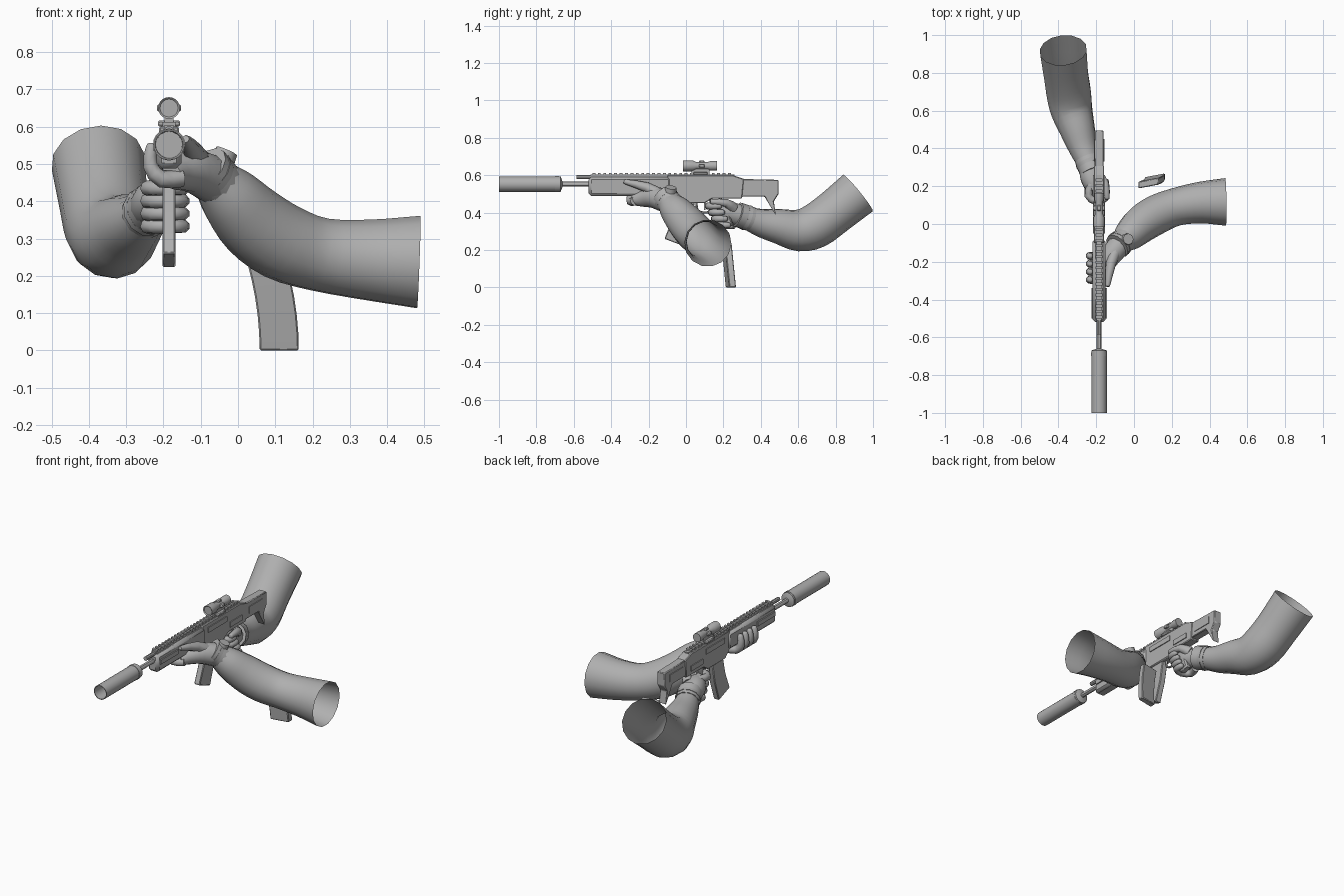
import bpy, bmesh, math
from mathutils import Vector

if "Cube" in bpy.data.objects:
    bpy.data.objects.remove(bpy.data.objects["Cube"], do_unlink=True)

GREY = (.43, .43, .43, 1)
material = bpy.data.materials.new("plain grey")
material.use_nodes = True
material.diffuse_color = GREY
material.node_tree.nodes["Principled BSDF"].inputs["Base Color"].default_value = GREY

# Landmarks of the rifle
CENTRE = -.185
BORE = .552
RAIL = .6
SCOPE = .65
MUZZLE = -1
BUTT = .495


def finish(name, bm, angle=30, bevel=0):
    """Turn the mesh into a shaded object."""
    bmesh.ops.recalc_face_normals(bm, faces=bm.faces[:])
    mesh = bpy.data.meshes.new(name)
    bm.to_mesh(mesh)
    bm.free()
    part = bpy.data.objects.new(name, mesh)
    bpy.context.collection.objects.link(part)
    mesh.materials.append(material)
    if bevel:
        modifier = part.modifiers.new("bevel", 'BEVEL')
        modifier.width = bevel
        modifier.segments = 1
    bpy.ops.object.select_all(action='DESELECT')
    part.select_set(True)
    bpy.context.view_layer.objects.active = part
    bpy.ops.object.shade_smooth_by_angle(angle=math.radians(angle))
    return part


def skin(bm, rings, cap_end=True):
    """Join matching rings with faces; the first ring is always closed."""
    for ring, following in zip(rings, rings[1:]):
        for i in range(len(ring)):
            bm.faces.new((ring[i - 1], ring[i], following[i], following[i - 1]))
    bm.faces.new(rings[0])
    if cap_end:
        bm.faces.new(rings[-1])


def circle(sides):
    """Unit circle as cosine and sine pairs."""
    angles = [math.tau * i / sides for i in range(sides)]
    return [(math.cos(a), math.sin(a)) for a in angles]


def tube(name, points, sides=12, steps=3, cap_end=True):
    """Tapered tube along a smooth path of (x, y, z, radius) points."""
    knots = [Vector(p) for p in points]
    knots.insert(0, knots[0] * 2 - knots[1])
    knots.append(knots[-1] * 2 - knots[-2])
    path = []
    for before, start, end, after in zip(knots, knots[1:], knots[2:], knots[3:]):
        leave, arrive = (end - before) / 2, (after - start) / 2
        for step in range(steps):
            t = step / steps
            ease = t * t * (3 - 2 * t)
            path.append(start.lerp(end, ease) + leave * t * (1 - t) ** 2 - arrive * t * t * (1 - t))
    path.append(knots[-2])
    bm = bmesh.new()
    rings, side = [], None
    for k, point in enumerate(path):
        ahead, behind = path[min(k + 1, len(path) - 1)], path[max(k - 1, 0)]
        along = (ahead - behind).to_3d().normalized()
        side = side or along.orthogonal()
        side = (side - along * side.dot(along)).normalized()
        up = along.cross(side)
        rings.append([bm.verts.new(point.to_3d() + point.w * (side * c + up * s)) for c, s in circle(sides)])
    skin(bm, rings, cap_end)
    return finish(name, bm, 60)


def digit(name, points):
    """Finger: a slim tube with a rounded tip."""
    joint, end = Vector(points[-2]), Vector(points[-1])
    tip = end.to_3d() + (end - joint).to_3d().normalized() * end.w * .7
    return tube(name, points + [(*tip, end.w / 2)], sides=8, steps=2)


def lathe(name, profile, height, sides=20):
    """Round part along the rifle from (y, radius) pairs."""
    bm = bmesh.new()
    rings = [[bm.verts.new((CENTRE + r * c, y, height + r * s)) for c, s in circle(sides)] for y, r in profile]
    skin(bm, rings)
    return finish(name, bm)


def plate(name, outline, half_width, x=CENTRE, bevel=.004):
    """Side outline in (y, z), extruded across x."""
    bm = bmesh.new()
    skin(bm, [[bm.verts.new((x + w, y, z)) for y, z in outline] for w in (-half_width, half_width)])
    return finish(name, bm, bevel=bevel)


def box(name, back, front, bottom, top, half_width, x=CENTRE, bevel=0):
    corners = [(front, bottom), (back, bottom), (back, top), (front, top)]
    return plate(name, corners, half_width, x, bevel)


# Suppressor with an open bore, barrel and gas tube
lathe("suppressor", [(-.72, .035), (MUZZLE, .037), (MUZZLE, .041), (-.67, .041), (-.66, .013)], BORE)
lathe("suppressor_collar", [(-.7, .043), (-.68, .043)], BORE)
lathe("barrel", [(-.67, .013), (-.5, .013)], BORE, sides=12)
lathe("gas_tube", [(-.585, .012), (-.5, .012)], RAIL - .01, sides=10)

# Handguard, receiver and stock
box("handguard", -.08, -.52, .488, .59, .034, bevel=.014)
plate("receiver", [(-.1, .49), (-.06, .45), (.1, .45), (.14, .475), (.3, .475), (.31, .58), (.25, RAIL), (-.1, RAIL)],
      .027)
plate("stock", [(.29, .485), (.42, .485), (.48, .385), (.47, .46), (BUTT, .5), (BUTT, .575), (.29, .58)], .024)
for side in (-1, 1):
    box("handguard_side_rail", -.34, -.5, .535, .56, .004, CENTRE + side * .037)
    box("side_panel", .12, -.05, .545, .575, .004, CENTRE + side * .028)
    box("lower_panel", .26, .15, .5, .53, .004, CENTRE + side * .028)
    box("stock_panel", .45, .33, .51, .55, .004, CENTRE + side * .024)

# Top rail with evenly spaced teeth
box("rail_base", .26, -.51, RAIL - .01, RAIL + .003, .014)
tooth = box("rail_teeth", -.485, -.5, RAIL, RAIL + .012, .018)
array = tooth.modifiers.new("spacing", 'ARRAY')
array.count = 26
array.use_relative_offset = False
array.use_constant_offset = True
array.constant_offset_displace = (0, .029, 0)

# Scope with flared ends, mount and turrets
lathe("scope_tube", [(-.01, .024), (-.015, .029), (.035, .029), (.055, .02), (.115, .02), (.13, .025), (.165, .025)],
      SCOPE)
box("scope_mount", .125, .03, RAIL, SCOPE - .01, .012)
box("scope_clamp", .115, .04, RAIL, RAIL + .016, .03, bevel=.004)
box("scope_top_turret", .1, .07, SCOPE, SCOPE + .028, .011, bevel=.004)
box("scope_side_turrets", .1, .07, SCOPE - .01, SCOPE + .01, .032, bevel=.004)

# Magazine, pistol grip and trigger
plate("magazine", [(-.115, .26), (-.075, .36), (-.05, .47), (.05, .47), (.025, .34), (-.015, .222)], .018)
plate("pistol_grip", [(.12, .47), (.2, .475), (.255, .33), (.19, .315)], .02, bevel=.008)
box("trigger", .105, .095, .415, .455, .004)
tube("trigger_guard", [(CENTRE, y, z, .006) for y, z in ((.055, .455), (.065, .41), (.11, .4), (.15, .42))], sides=6)

# Spare magazine standing apart: curved, leaning, its broad side forward
bm = bmesh.new()
rings = []
for level in range(6):
    z = .24 * level / 5
    left = .058 - .6 * z * z
    middle = .24 - .1 * z
    rings.append([bm.verts.new((left + .105 * u, middle + .036 * (v - .5) + .02 * (u - .5), z))
                  for u, v in ((0, 0), (1, 0), (1, 1), (0, 1))])
skin(bm, rings)
finish("spare_magazine", bm, bevel=.004)

# Arms: sleeves left open at the shoulder end
right_wrist = (-.235, .31, .378, .058)
left_wrist = (-.06, -.09, .455, .064)
tube("right_sleeve", [right_wrist, (-.27, .4, .345, .076), (-.3, .5, .325, .095), (-.33, .6, .305, .112),
                      (-.345, .69, .328, .12), (-.36, .79, .4, .12), (-.375, .92, .505, .126)],
     sides=14, cap_end=False)
tube("left_sleeve", [left_wrist, (-.02, -.055, .41, .085), (.04, 0, .345, .1), (.12, .05, .29, .104),
                     (.22, .09, .257, .1), (.35, .113, .243, .11), (.485, .117, .237, .126)],
     sides=14, cap_end=False)


def band(name, wrist, direction, start, end, extra):
    """Sleeve-like band around a wrist, widening up the arm."""
    x, y, z, radius = wrist
    dx, dy, dz = direction
    tube(name, [(x + dx * t, y + dy * t, z + dz * t, radius + extra + abs(t) / 7) for t in (start, end)])


# Glove cuffs, wrist straps and watch
right_arm, left_arm = (-.35, .87, -.3), (.6, .55, -.6)
band("right_cuff", right_wrist, right_arm, -.04, .04, .004)
band("right_strap", right_wrist, right_arm, 0, .02, .01)
band("left_cuff", left_wrist, left_arm, -.05, .02, 0)
band("left_strap", left_wrist, left_arm, -.03, -.01, .004)
tube("watch", [(-.045, -.085, .5, .034), (-.03, -.08, .535, .03)], sides=8)

# Left hand holding the handguard from below
tube("left_palm", [left_wrist, (-.12, -.165, .48, .058), (-.16, -.225, .475, .046), (-.18, -.285, .468, .03)])
for i in range(4):
    y = -.295 + i * .042
    digit("left_finger", [(-.15, y + .02, .462, .024), (-.205, y, .46, .024), (-.235, y, .495, .021),
                          (-.232, y, .545, .016)])
digit("left_thumb", [(-.095, -.14, .495, .034), (-.122, -.21, .535, .027), (-.139, -.32, .564, .014)])

# Right hand wrapped around the grip
tube("right_palm", [right_wrist, (-.226, .25, .395, .06), (-.21, .2, .41, .052), (-.205, .165, .43, .034)])
for i in range(4):
    y, z = .12 + i * .016, .435 - i * .034
    digit("right_finger", [(-.225, y + .09, z, .022), (-.242, y + .03, z, .021), (-.2, y, z, .02),
                           (-.152, y + .015, z, .019), (-.148, y + .06, z, .016)])
digit("right_thumb", [(-.19, .25, .425, .032), (-.153, .215, .452, .022), (-.143, .14, .458, .015)])
